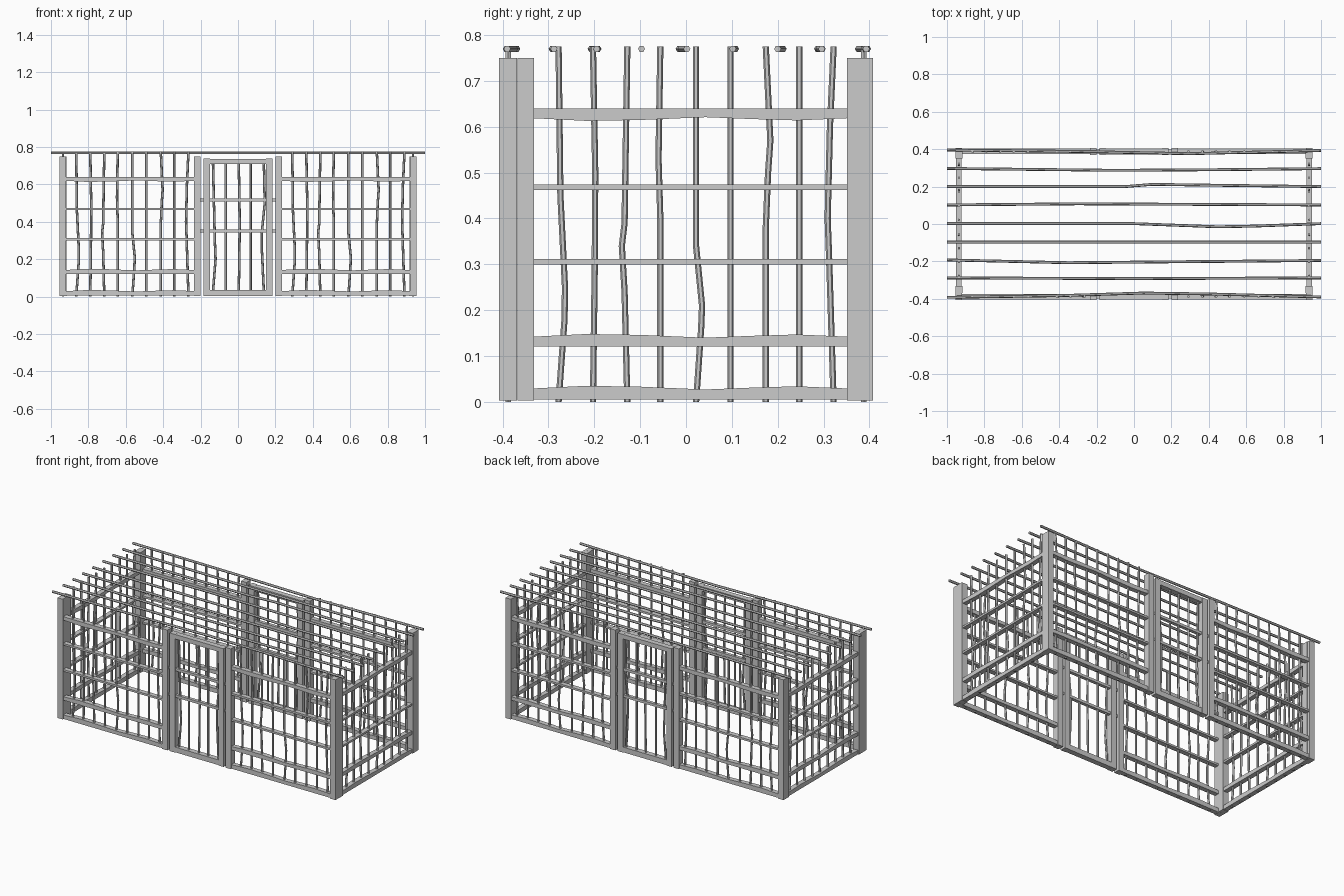
import bpy, bmesh, math
from mathutils import Vector

if "Cube" in bpy.data.objects:
    bpy.data.objects.remove(bpy.data.objects["Cube"])


def loft(bm, sections):
    """Skin a list of equally sized closed sections and cap both ends."""
    rings = [[bm.verts.new(p) for p in s] for s in sections]
    n = len(rings[0])
    for a, b in zip(rings, rings[1:]):
        for i in range(n):
            j = (i + 1) % n
            bm.faces.new((a[i], a[j], b[j], b[i]))
    bm.faces.new(rings[0][::-1])
    bm.faces.new(rings[-1])


def box(bm, x0, x1, d, z0, z1):
    loft(bm, [[(x, -d, z0), (x, d, z0), (x, d, z1), (x, -d, z1)] for x in (x0, x1)])


def stick_z(bm, pts, r):
    """Bent six-sided upright through (x, z) points."""
    ang = [math.radians(60 * k) for k in range(6)]
    loft(bm, [[(x + r * math.cos(a), r * math.sin(a), z) for a in ang] for x, z in pts])


def to_mesh(name, bm):
    bmesh.ops.recalc_face_normals(bm, faces=bm.faces)
    me = bpy.data.meshes.new(name)
    bm.to_mesh(me)
    bm.free()
    return me


def place(name, me, loc=(0, 0, 0), turn=0):
    ob = bpy.data.objects.new(name, me)
    ob.location = loc
    ob.rotation_euler = (0, 0, turn)
    bpy.context.collection.objects.link(ob)


W, D, R = 0.755, 0.0195, 0.0068

# Panel posts
bm = bmesh.new()
box(bm, 0, 0.036, D, 0.003, 0.75)
box(bm, W - 0.036, W, D, 0.003, 0.75)
posts = to_mesh("panel_posts", bm)

# Panel rails: wavy heavy rails and thin flat ones
wave = [(0.03, 0), (0.15, 0.006), (0.27, 0.004), (0.41, -0.002),
        (0.51, 0.002), (0.61, 0.005), (W - 0.03, 0)]
bm = bmesh.new()
d = 0.015
for z0, z1, lo, hi in ((0.005, 0.029, 0, 1), (0.121, 0.142, 0, 1), (0.619, 0.64, -1, 0)):
    loft(bm, [[(x, -d, z0 + lo * w), (x, d, z0 + lo * w),
               (x, d, z1 + hi * w), (x, -d, z1 + hi * w)] for x, w in wave])
for z in (0.306, 0.468):
    box(bm, 0.03, W - 0.03, d, z - 0.006, z + 0.006)
rails = to_mesh("panel_rails", bm)

# Panel bars: base position, then (height, sideways offset) of each bend
bends = [
    (0.09, [(0.45, 0.004), (0.25, 0.014), (0.18, 0.013)]),
    (0.165, [(0.5, 0.005), (0.3, 0.004)]),
    (0.24, [(0.46, -0.005), (0.39, -0.006), (0.34, -0.012), (0.24, -0.006)]),
    (0.312, [(0.53, -0.004), (0.4, 0)]),
    (0.39, [(0.34, 0), (0.21, 0.013), (0.16, 0.011)]),
    (0.465, [(0.4, 0)]),
    (0.542, [(0.57, 0.010), (0.5, 0.005), (0.38, 0)]),
    (0.615, [(0.4, 0)]),
    (0.69, [(0.6, -0.008), (0.4, -0.013), (0.32, -0.010)]),
]
bm = bmesh.new()
for x, b in bends:
    stick_z(bm, [(x, 0.775)] + [(x + o, z) for z, o in b] + [(x, 0)], R)
bars = to_mesh("panel_bars", bm)

# Six identical panels around the cage
Y, X = 0.388, 0.936
panels = {
    "front_left": ((-0.955, -Y, 0), 0), "front_right": ((0.2, -Y, 0), 0),
    "back_left": ((-0.955, Y, 0), 0), "back_right": ((0.2, Y, 0), 0),
    "left_side": ((-X, -0.368, 0), math.pi / 2), "right_side": ((X, -0.368, 0), math.pi / 2),
}
for n, (loc, turn) in panels.items():
    for part, me in (("posts", posts), ("rails", rails), ("bars", bars)):
        place(f"{n}_{part}", me, loc, turn)

# Door frame
bm = bmesh.new()
for s in (-0.185, 0.15):
    box(bm, s, s + 0.035, D - 0.001, 0.003, 0.737)
box(bm, -0.152, 0.152, D - 0.003, 0.004, 0.036)
box(bm, -0.152, 0.152, D - 0.003, 0.708, 0.736)
door_frame = to_mesh("door_frame", bm)

# Door cross rails, reaching across to the posts
bm = bmesh.new()
for z in (0.35, 0.515):
    box(bm, -0.202, 0.202, 0.010, z - 0.008, z + 0.008)
door_rails = to_mesh("door_rails", bm)

# Door bars
bm = bmesh.new()
for x, b in ((-0.134, [(0.3, 0.010), (0.2, 0.014)]), (-0.066, [(0.4, 0)]),
             (0.004, [(0.4, 0.005), (0.2, 0.003)]), (0.067, [(0.4, 0)]),
             (0.138, [(0.5, 0.005), (0.35, -0.010), (0.24, -0.010)])):
    stick_z(bm, [(x, 0.72)] + [(x + o, z) for z, o in b] + [(x, 0.025)], R)
door_bars = to_mesh("door_bars", bm)

for n, y in (("front", -Y), ("back", Y)):
    place(f"{n}_door_frame", door_frame, (0, y, 0))
    place(f"{n}_door_rails", door_rails, (0, y, 0))
    place(f"{n}_door_bars", door_bars, (0, y, 0))

# Roof poles: gently bent hexagonal sticks along x
roof = [
    [(-1, 0.396), (-0.3, 0.388), (0.3, 0.376), (1, 0.393)],
    [(-1, 0.297), (-0.1, 0.287), (0.4, 0.29), (1, 0.296)],
    [(-1, 0.2), (-0.05, 0.2), (0.1, 0.212), (0.3, 0.209), (1, 0.2)],
    [(-1, 0.102), (-0.3, 0.108), (1, 0.102)],
    [(-1, 0.002), (0.0, 0.002), (0.45, -0.015), (0.65, -0.011), (1, 0.002)],
    [(-1, -0.097), (1, -0.097)],
    [(-1, -0.192), (-0.35, -0.207), (0.1, -0.203), (1, -0.195)],
    [(-1, -0.288), (0, -0.292), (1, -0.288)],
    [(-1, -0.392), (-0.4, -0.383), (0.05, -0.369), (0.4, -0.374), (1, -0.39)],
]
r = 0.0076
for i, path in enumerate(roof):
    bm = bmesh.new()
    ang = [math.radians(60 * k) for k in range(6)]
    loft(bm, [[(x, y + r * math.cos(a), 0.77 + r * math.sin(a)) for a in ang] for x, y in path])
    place(f"roof_pole_{i + 1}", to_mesh("roof_pole", bm))
